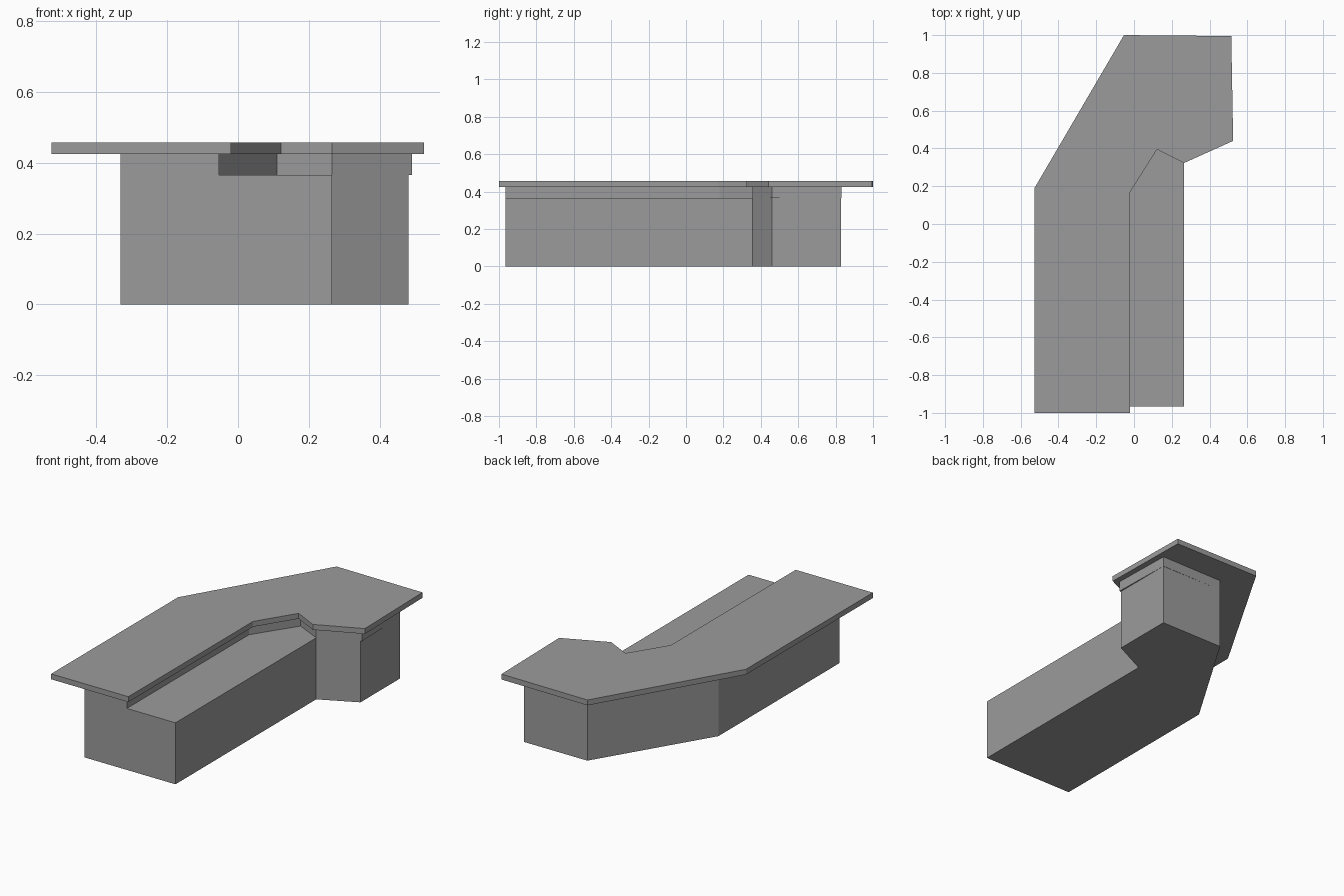
import bpy
import bmesh

if "Cube" in bpy.data.objects:
    bpy.data.objects.remove(bpy.data.objects["Cube"], do_unlink=True)

grey = bpy.data.materials.new("mid grey")
grey.use_nodes = True
COLOUR = (0.33, 0.33, 0.33, 1)
grey.diffuse_color = COLOUR
grey.node_tree.nodes["Principled BSDF"].inputs["Base Color"].default_value = COLOUR


def prism(name, outline, bottom, top):
    """Extrude a plan outline straight up between two heights."""
    bm = bmesh.new()
    base = bm.faces.new([bm.verts.new((x, y, bottom)) for x, y in outline])
    grown = bmesh.ops.extrude_face_region(bm, geom=[base], use_keep_orig=True)
    verts = [v for v in grown["geom"] if isinstance(v, bmesh.types.BMVert)]
    bmesh.ops.translate(bm, verts=verts, vec=(0, 0, top - bottom))
    bmesh.ops.recalc_face_normals(bm, faces=bm.faces)
    mesh = bpy.data.meshes.new(name)
    bm.to_mesh(mesh)
    bm.free()
    mesh.materials.append(grey)
    obj = bpy.data.objects.new(name, mesh)
    bpy.context.collection.objects.link(obj)
    return obj


FRONT, BACK = -0.965, 0.83
LEDGE, RISER_TOP, TOP = 0.365, 0.425, 0.457

# Outer side shared by the cabinet and the riser, back corner to front
outer = [(0.067, BACK), (-0.332, 0.17), (-0.332, FRONT)]

# Cabinet with the low inner shelf as its top
prism("cabinet", outer + [(0.265, FRONT), (0.265, 0.355),
                          (0.482, 0.46), (0.482, BACK)], 0, LEDGE)

# Riser set back behind the shelf
prism("riser", outer + [(-0.054, FRONT), (-0.054, 0.18), (0.11, 0.43),
                        (0.265, 0.355), (0.491, 0.46), (0.482, BACK + 0.002)],
      LEDGE, RISER_TOP)

# Overhanging countertop
prism("countertop", [(-0.053, 1), (-0.527, 0.19), (-0.527, -1), (-0.02, -1),
                     (-0.02, 0.17), (0.122, 0.395), (0.265, 0.323),
                     (0.525, 0.44), (0.515, 0.995)], RISER_TOP, TOP)
